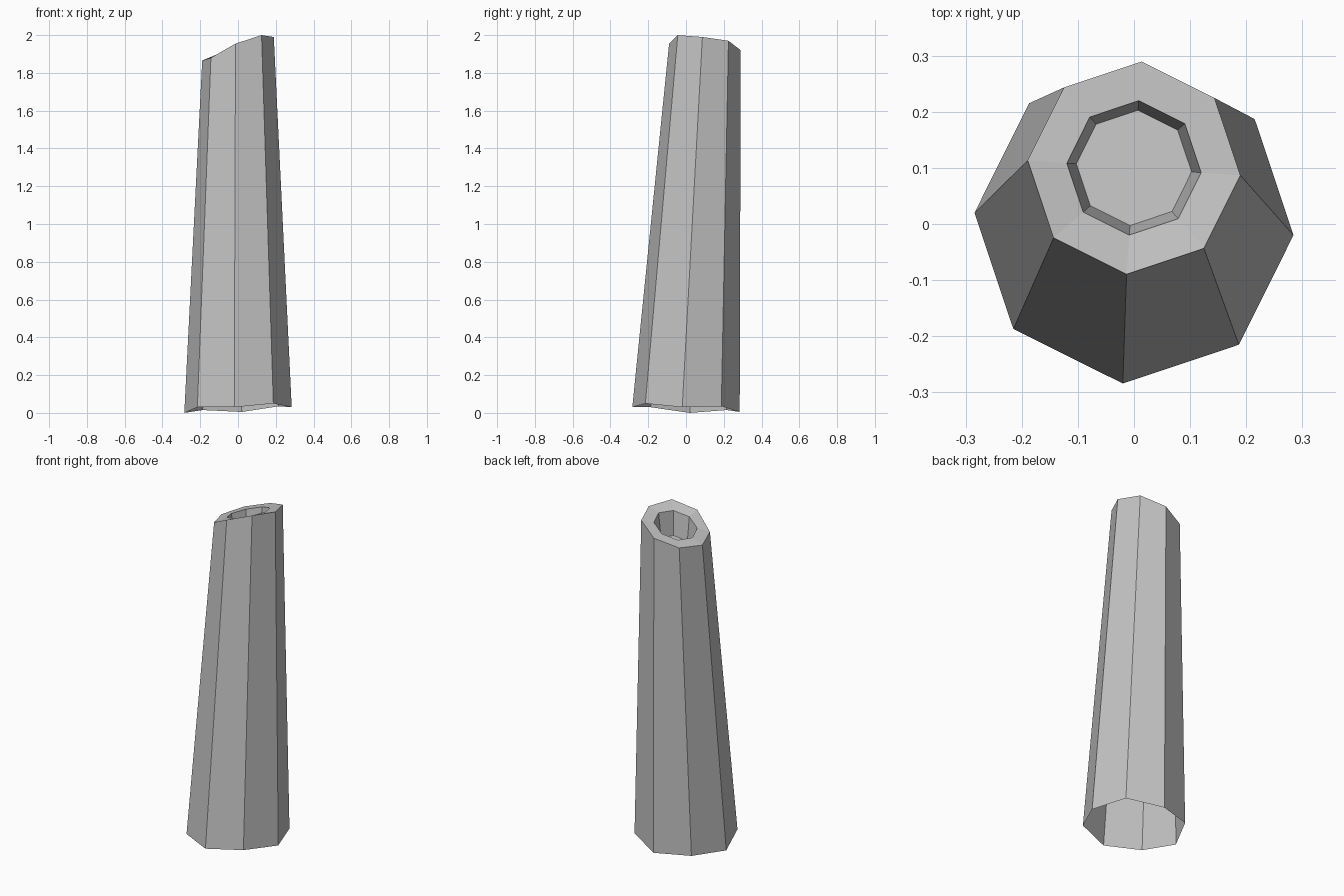
import bpy, bmesh, math
from mathutils import Vector

cube = bpy.data.objects.get("Cube")
if cube:
    bpy.data.objects.remove(cube)

SIDES = 8
TURN = math.radians(-94)  # angle of the first corner, near the front

stone = bpy.data.materials.new("light grey stone")
stone.use_nodes = True
GREY = (0.55, 0.55, 0.55, 1)
stone.diffuse_color = GREY
stone.node_tree.nodes["Principled BSDF"].inputs["Base Color"].default_value = GREY


def ring(bm, centre, radius, heights):
    """Add one eight-sided ring of corners, counter-clockwise from the front."""
    verts = []
    for i, z in enumerate(heights):
        a = TURN + i * math.tau / SIDES
        verts.append(bm.verts.new((centre[0] + radius * math.cos(a),
                                   centre[1] + radius * math.sin(a), z)))
    return verts


def bridge(bm, lower, upper):
    for i in range(SIDES):
        j = (i + 1) % SIDES
        bm.faces.new((lower[i], lower[j], upper[j], upper[i]))


def slanted(radius, middle):
    """Corner heights of a ring lying on the tilted top plane."""
    angles = [TURN + i * math.tau / SIDES for i in range(SIDES)]
    return [middle + radius * (0.33 * math.cos(a) - 0.09 * math.sin(a)) for a in angles]


bm = bmesh.new()
top = (0.0, 0.1)

# Tapered outer wall, open and uneven at the foot
foot = ring(bm, (0, 0), 0.285, (0.03, 0.05, 0.03, 0.035, 0.005, 0.015, 0.0, 0.03))
rim = ring(bm, top, 0.19, (1.955, 2.0, 1.99, 1.97, 1.92, 1.88, 1.865, 1.88))
bridge(bm, foot, rim)

# Slanted rim and shallow recess
lip = ring(bm, top, 0.12, slanted(0.12, 1.93))
floor = ring(bm, top, 0.103, slanted(0.103, 1.79))
bridge(bm, rim, lip)
bridge(bm, lip, floor)

# Recess floor as a fan
hub = bm.verts.new((top[0], top[1], 1.79))
for i in range(SIDES):
    bm.faces.new((floor[i], floor[(i + 1) % SIDES], hub))

mesh = bpy.data.meshes.new("hollow_column")
bm.to_mesh(mesh)
bm.free()
mesh.materials.append(stone)
column = bpy.data.objects.new("hollow_column", mesh)
bpy.context.collection.objects.link(column)
